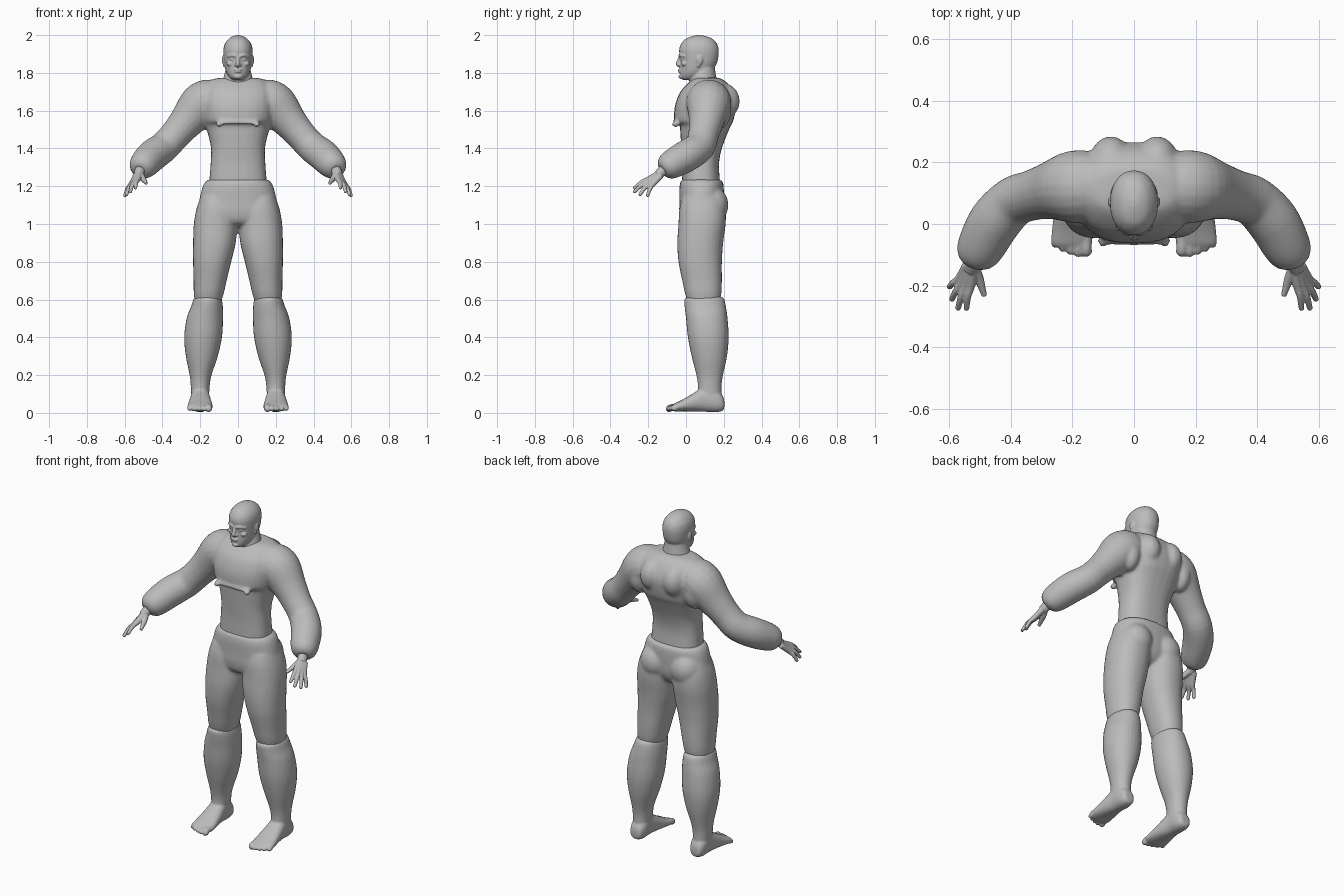
import bpy, bmesh, math
from mathutils import Vector, Matrix

skin = bpy.data.materials.new("grey")
skin.diffuse_color = (0.5, 0.5, 0.5, 1)
SEG = 28


def smooth_rows(rows, n=4):
    """Catmull-Rom interpolation through rows of numbers."""
    out = []
    for i in range(len(rows) - 1):
        a, b, c, d = rows[max(i - 1, 0)], rows[i], rows[i + 1], rows[min(i + 2, len(rows) - 1)]
        for k in range(n):
            t = k / n
            out.append([0.5 * (2 * q + (r - p) * t + (2 * p - 5 * q + 4 * r - s) * t * t
                               + (3 * q - p - 3 * r + s) * t ** 3) for p, q, r, s in zip(a, b, c, d)])
    return out + [list(rows[-1])]


def skin_rings(bm, rings):
    rv = [[bm.verts.new(p) for p in ring] for ring in rings]
    n = len(rv[0])
    for a, b in zip(rv, rv[1:]):
        for i in range(n):
            bm.faces.new((a[i], a[(i + 1) % n], b[(i + 1) % n], b[i]))
    bm.faces.new(rv[0])
    bm.faces.new(rv[-1])


def stack(bm, rows, side=1, power=2.0, along="z"):
    """Loft of rounded sections: (position, x min, x max, other min, other max)."""
    rings = []
    for h, x0, x1, y0, y1 in smooth_rows(rows):
        ring = []
        for i in range(SEG):
            t = 2 * math.pi * i / SEG
            c, s = math.cos(t), math.sin(t)
            u = (x0 + x1) / 2 + (x1 - x0) / 2 * math.copysign(abs(c) ** (2 / power), c)
            v = (y0 + y1) / 2 + (y1 - y0) / 2 * math.copysign(abs(s) ** (2 / power), s)
            ring.append((side * u, v, h) if along == "z" else (side * u, h, v))
        rings.append(ring)
    skin_rings(bm, rings)


def wide(rows):
    """Centred rows: (z, half width, front, back)."""
    return [(z, -w, w, f, b) for z, w, f, b in rows]


def tube(bm, pts, side=1, seg=20):
    """Round limb through points (x, y, z, radius)."""
    rows = smooth_rows(pts)
    cs = [Vector(r[:3]) for r in rows]
    rings = []
    for i, r in enumerate(rows):
        d = (cs[min(i + 1, len(cs) - 1)] - cs[max(i - 1, 0)]).normalized()
        u = d.cross(Vector((0.3, 0.9, 0.5))).normalized()
        if abs(d.dot(Vector((0.3, 0.9, 0.5)))) > 0.95:
            u = d.cross(Vector((1, 0, 0))).normalized()
        v = d.cross(u)
        ring = [cs[i] + (u * math.cos(2 * math.pi * k / seg) + v * math.sin(2 * math.pi * k / seg)) * r[3]
                for k in range(seg)]
        rings.append([(side * p.x, p.y, p.z) for p in ring])
    skin_rings(bm, rings)


def ball(bm, loc, size, side=1):
    m = Matrix.Translation((side * loc[0], loc[1], loc[2])) @ Matrix.Diagonal((*size, 1))
    bmesh.ops.create_uvsphere(bm, u_segments=20, v_segments=12, radius=1, matrix=m)


def finish(bm, name, voxel, rounds=4):
    """Fuse the overlapping volumes into one smooth surface."""
    bmesh.ops.recalc_face_normals(bm, faces=bm.faces)
    me = bpy.data.meshes.new(name)
    bm.to_mesh(me)
    bm.free()
    me.materials.append(skin)
    ob = bpy.data.objects.new(name, me)
    bpy.context.collection.objects.link(ob)
    rm = ob.modifiers.new("fuse", 'REMESH')
    rm.mode = 'VOXEL'
    rm.voxel_size = voxel
    rm.use_smooth_shade = True
    sm = ob.modifiers.new("soften", 'SMOOTH')
    sm.factor = 0.5
    sm.iterations = rounds


# torso with shoulders and arms
bm = bmesh.new()
stack(bm, wide([(1.14, .15, -.015, .185), (1.22, .152, -.02, .18), (1.32, .145, -.02, .175),
                (1.40, .143, -.025, .19), (1.48, .16, -.03, .22), (1.525, .175, -.035, .24),
                (1.545, .18, -.06, .25), (1.60, .19, -.062, .262), (1.65, .195, -.052, .265),
                (1.70, .19, -.03, .25), (1.74, .17, .005, .225), (1.768, .13, .04, .19),
                (1.775, .06, .07, .16)]), power=2.5)
for s in (1, -1):
    tube(bm, [(.11, .12, 1.65, .10), (.15, .12, 1.65, .117), (.20, .12, 1.625, .117), (.27, .108, 1.545, .094),
              (.33, .093, 1.475, .082), (.39, .072, 1.41, .082), (.45, .01, 1.365, .085),
              (.492, -.065, 1.322, .079), (.513, -.105, 1.297, .066), (.522, -.125, 1.284, .04)], s)
    ball(bm, (.075, .185, 1.65), (.075, .10, .10), s)      # upper back muscle
    ball(bm, (.18, .17, 1.60), (.06, .07, .10), s)         # side back muscle
    ball(bm, (.10, -.055, 1.528), (.018, .02, .017), s)    # chest knob
tube(bm, [(-.10, -.058, 1.535, .009), (0, -.062, 1.538, .009), (.10, -.058, 1.535, .009)])
finish(bm, "torso_and_arms", .009)

# hips and thighs
bm = bmesh.new()
stack(bm, wide([(1.235, .155, -.02, .18), (1.222, .175, -.03, .195), (1.19, .19, -.035, .2),
                (1.13, .204, -.035, .2), (1.06, .212, -.035, .195), (1.01, .18, -.02, .17),
                (.985, .10, .02, .13)]), power=2.3)
for s in (1, -1):
    stack(bm, [(1.14, .02, .20, -.02, .19), (1.08, .004, .22, -.035, .21), (1.0, .003, .234, -.04, .21),
               (.9, .012, .238, -.046, .197), (.8, .036, .238, -.04, .19), (.7, .06, .235, -.02, .19),
               (.63, .076, .234, -.005, .187), (.57, .095, .225, .015, .175)], s, 2.2)
    ball(bm, (.10, .135, 1.10), (.092, .09, .10), s)       # buttock
finish(bm, "hips_and_thighs", .009)

for s, tag in ((1, "left"), (-1, "right")):
    # lower leg, foot and toes
    bm = bmesh.new()
    stack(bm, [(.615, .10, .222, .01, .19), (.60, .086, .236, -.008, .203), (.56, .08, .25, -.007, .212),
               (.5, .079, .272, .0, .22), (.4, .085, .285, .01, .226), (.3, .107, .276, .03, .217),
               (.2, .14, .256, .055, .196), (.14, .15, .25, .063, .188), (.05, .155, .245, .06, .19)], s, 2.1)
    stack(bm, [(.203, .18, .22, .03, .06), (.195, .165, .235, .012, .09), (.16, .152, .247, .004, .13),
               (.10, .15, .25, .006, .14), (.04, .142, .258, .008, .105), (-.02, .135, .266, .008, .07),
               (-.06, .135, .268, .008, .05), (-.075, .145, .255, .014, .04)], s, 2.3, "y")
    for i in range(5):
        x, r = .155 + .0255 * i, (.019, .0145, .014, .013, .012)[i]
        tip = (-.098, -.1, -.093, -.083, -.07)[i]
        tube(bm, [(x, -.03, .035, r * .9), (x, tip + .03, .032, r * .9), (x, tip + .006, .022, r),
                  (x, tip - .007, .02, r * .5)], s, 12)
    finish(bm, tag + "_lower_leg", .0055, 3)

    # hand with fingers and thumb
    bm = bmesh.new()
    tube(bm, [(.512, -.10, 1.30, .03), (.522, -.13, 1.275, .027), (.53, -.15, 1.258, .024)], s)
    knuckles = [(.529, -.198, 1.238), (.545, -.200, 1.226), (.558, -.192, 1.215), (.567, -.178, 1.208)]
    tips = [(.543, -.272, 1.192), (.570, -.272, 1.172), (.590, -.243, 1.157), (.598, -.203, 1.152)]
    for i, (k, t) in enumerate(zip(knuckles, tips)):
        root = (.522 + .006 * i, -.142 + .003 * i, 1.268 - .004 * i)
        mid = [(a + b) / 2 + c for a, b, c in zip(k, t, (.003, 0, .006))]
        tube(bm, [(*root, .017), (*k, .0145), (*mid, .0115), (*t, .0095)], s, 12)
        ball(bm, t, (.0095,) * 3, s)
    tube(bm, [(.518, -.14, 1.262, .018), (.503, -.175, 1.24, .0155), (.493, -.207, 1.226, .012),
              (.485, -.233, 1.215, .009)], s, 12)
    finish(bm, tag + "_hand", .0035, 2)

# head with neck and face
bm = bmesh.new()
stack(bm, wide([(1.70, .10, .02, .18), (1.74, .088, .018, .172), (1.77, .078, .02, .162),
                (1.81, .068, .03, .155), (1.85, .06, .04, .15)]))
stack(bm, wide([(1.763, .025, -.015, .05), (1.772, .04, -.028, .08), (1.79, .055, -.032, .11),
                (1.815, .066, -.032, .14), (1.85, .073, -.031, .163), (1.89, .077, -.034, .172),
                (1.925, .077, -.036, .173), (1.955, .069, -.025, .163), (1.98, .05, -.002, .14),
                (1.993, .03, .028, .11), (2.0, .008, .055, .08)]), power=2.15)
tube(bm, [(0, -.03, 1.885, .008), (0, -.037, 1.865, .010), (0, -.043, 1.846, .012), (0, -.03, 1.838, .010)], 1, 12)
ball(bm, (0, -.032, 1.816), (.022, .011, .006))            # upper lip
ball(bm, (0, -.031, 1.806), (.019, .011, .006))            # lower lip
ball(bm, (0, -.026, 1.78), (.022, .014, .012))             # chin
for s in (1, -1):
    ball(bm, (.011, -.034, 1.842), (.008, .010, .007), s)  # nostril
    tube(bm, [(.008, -.033, 1.888, .008), (.03, -.027, 1.893, .009), (.055, -.004, 1.887, .008)], s, 12)
    ball(bm, (.03, -.019, 1.872), (.014, .010, .006), s)   # eye
    ball(bm, (.042, -.008, 1.848), (.02, .017, .013), s)   # cheekbone
    ball(bm, (.077, .072, 1.868), (.008, .017, .026), s)   # ear
    ball(bm, (.073, .065, 1.842), (.007, .010, .012), s)   # ear lobe
finish(bm, "head", .0042, 3)
